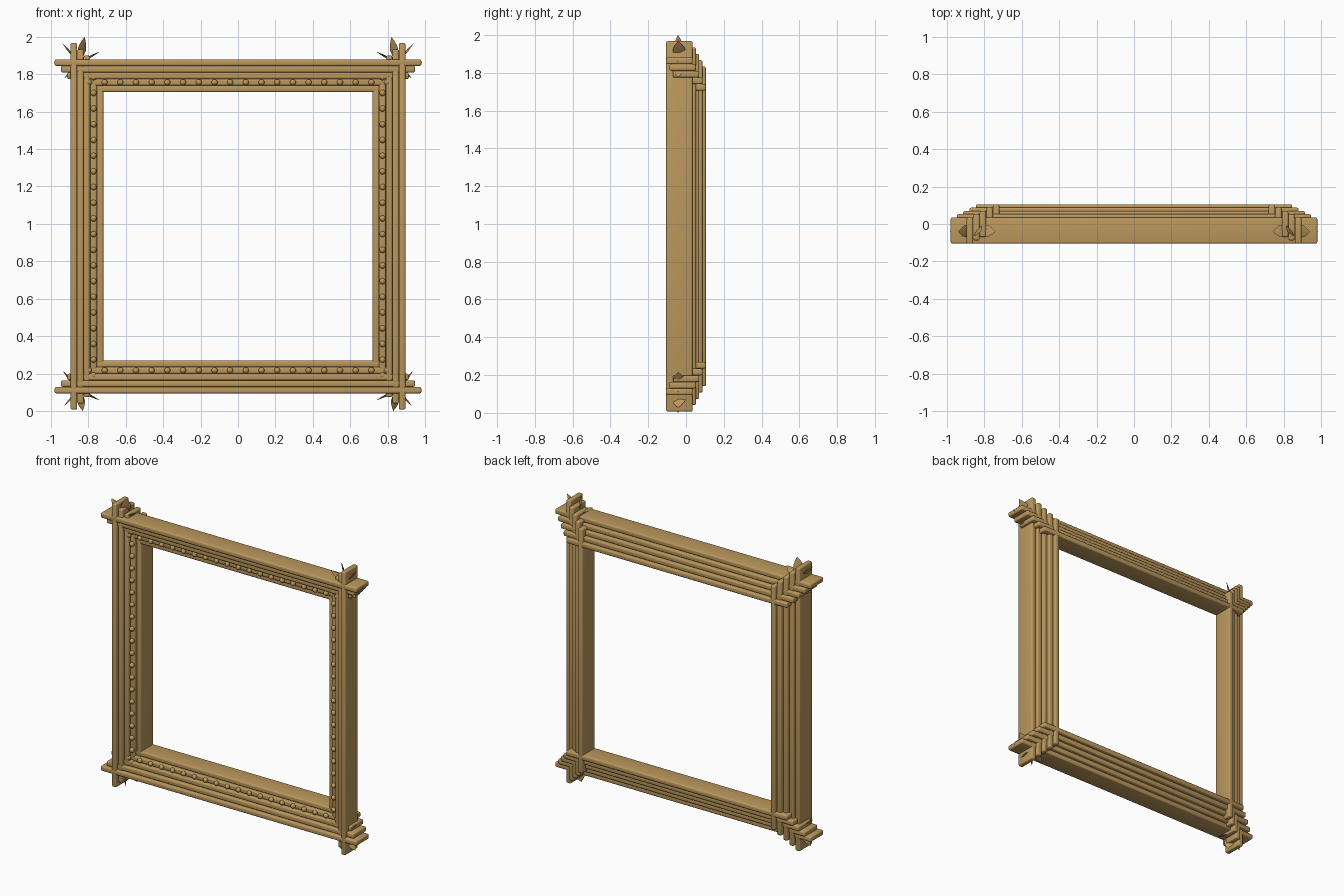
import bpy, bmesh, math
from mathutils import Vector, Matrix

if "Cube" in bpy.data.objects:
    bpy.data.objects.remove(bpy.data.objects["Cube"])

CZ = 0.987          # height of the frame centre
W, D = 0.035, 0.14  # strip width and depth

wood = bpy.data.materials.new("light brown wood")
wood.diffuse_color = (0.50, 0.315, 0.11, 1)
wood.use_nodes = True
wood.node_tree.nodes["Principled BSDF"].inputs["Base Color"].default_value = wood.diffuse_color


def finish(bm, name, angle=None):
    bmesh.ops.recalc_face_normals(bm, faces=bm.faces)
    me = bpy.data.meshes.new(name)
    bm.to_mesh(me)
    bm.free()
    me.materials.append(wood)
    ob = bpy.data.objects.new(name, me)
    bpy.context.collection.objects.link(ob)
    if angle:
        bpy.context.view_layer.objects.active = ob
        ob.select_set(True)
        bpy.ops.object.shade_smooth_by_angle(angle=math.radians(angle))
        ob.select_set(False)
    return ob


# Crossing strips: five nested squares, each shorter and set further back
for i in range(5):
    off = 0.8775 - W * i
    half = 0.98 - 0.0335 * i
    y = -0.035 + 0.0175 * i
    for vertical in (False, True):
        bm = bmesh.new()
        for s in (-1, 1):
            if vertical:
                loc, size = (s * off, y, CZ), (W, D, 2 * half)
            else:
                loc, size = (0, y, CZ + s * (off - 0.002)), (2 * half, D, W)
            bmesh.ops.create_cube(bm, size=1, matrix=Matrix.LocRotScale(
                Vector(loc), None, Vector(size)))
        bmesh.ops.bevel(bm, geom=bm.edges[:], offset=0.009, segments=3,
                        affect='EDGES', profile=0.5)
        kind = "vertical" if vertical else "horizontal"
        finish(bm, f"{kind}_strips_{i + 1}", 40)

# Row of beads along the fourth strip on all four sides
bm = bmesh.new()
for k in range(20):
    t = -0.797 + k * 2 * 0.797 / 19
    for s in (-1, 1):
        for x, z in ((t, s * 0.770), (s * 0.7725, t)):
            bmesh.ops.create_uvsphere(
                bm, u_segments=14, v_segments=8, radius=0.0165,
                matrix=Matrix.Translation((x, -0.056, CZ + z)))
finish(bm, "beads", 60)


def add_leaf(bm, base, tip, width, twist):
    """Pointed leaf from base to tip, its blade turned about its length."""
    base, tip = Vector(base), Vector(tip)
    axis = (tip - base).normalized()
    rot = Matrix.Rotation(math.radians(twist), 3, axis)
    across = rot @ Vector((0, 1, 0))
    normal = axis.cross(across)
    rings = []
    for t, w in ((0.12, 0.3), (0.3, 0.75), (0.5, 1.0), (0.68, 0.85), (0.86, 0.42)):
        c = base.lerp(tip, t)
        h = w * width / 2
        rings.append([bm.verts.new(c + across * a * h + normal * b * w * 0.006)
                      for a, b in ((1, 0), (0, 1), (-1, 0), (0, -1))])
    ends = bm.verts.new(base), bm.verts.new(tip)
    for j in range(4):
        n = (j + 1) % 4
        for a, b in zip(rings, rings[1:]):
            bm.faces.new((a[j], a[n], b[n], b[j]))
        bm.faces.new((ends[0], rings[0][n], rings[0][j]))
        bm.faces.new((ends[1], rings[-1][j], rings[-1][n]))


# Leaf cluster at each corner: tip offsets in x and z, and blade twist
LEAVES = [(-0.03, 0.138, 40), (0.09, 0.105, 8), (0.135, 0.0, 30),
          (0.08, -0.085, 8), (-0.02, -0.112, 40), (-0.11, 0.058, 10),
          (-0.11, -0.055, 10)]
for sx, side in ((-1, "left"), (1, "right")):
    for sz, level in ((-1, "lower"), (1, "upper")):
        bm = bmesh.new()
        zc = CZ + sz * 0.875
        for dx, dz, twist in LEAVES:
            add_leaf(bm, (sx * 0.85, -0.03, zc),
                     (sx * (0.85 + dx), -0.042, zc + dz), 0.068, twist * sx)
        finish(bm, f"{level}_{side}_corner_leaves", 50)
